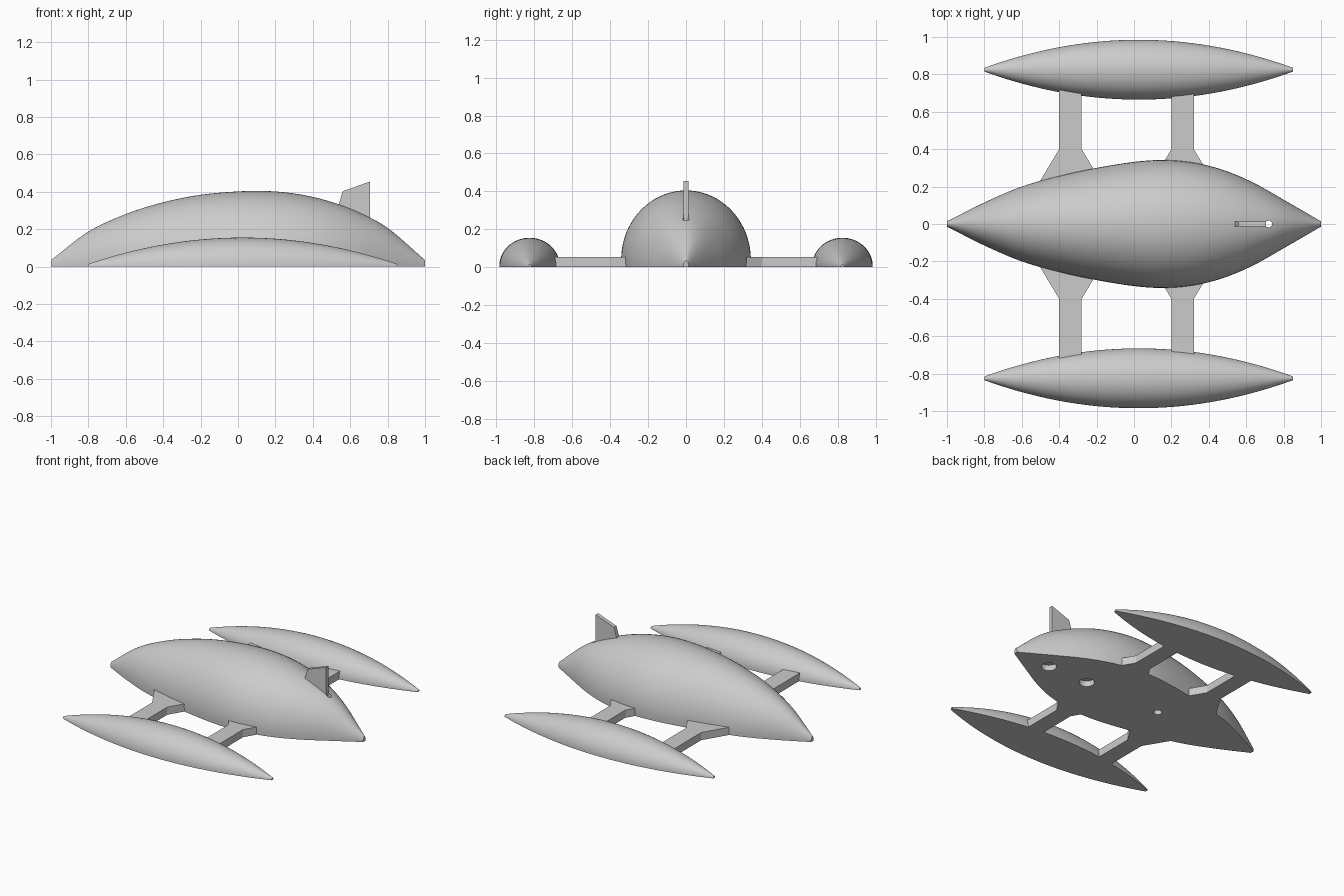
import bpy, bmesh, math

cube = bpy.data.objects.get("Cube")
if cube:
    bpy.data.objects.remove(cube, do_unlink=True)

GREY = (0.6, 0.6, 0.6, 1)
grey = bpy.data.materials.new("plain grey")
grey.use_nodes = True
grey.diffuse_color = GREY
grey.node_tree.nodes["Principled BSDF"].inputs["Base Color"].default_value = GREY


def finish(name, bm):
    bmesh.ops.recalc_face_normals(bm, faces=bm.faces)
    mesh = bpy.data.meshes.new(name)
    bm.to_mesh(mesh)
    bm.free()
    mesh.materials.append(grey)
    ob = bpy.data.objects.new(name, mesh)
    bpy.context.collection.objects.link(ob)
    return ob


def activate(ob):
    bpy.ops.object.select_all(action="DESELECT")
    ob.select_set(True)
    bpy.context.view_layer.objects.active = ob


def smooth(ob):
    activate(ob)
    bpy.ops.object.shade_smooth_by_angle(angle=math.radians(35))


def loft(name, stations, y=0, sides=40, lift=0.1):
    """Flat-bottomed body from (x, half width, height) stations."""
    bm = bmesh.new()
    rings = []
    for x, w, h in stations:
        c = lift * h
        dip = math.asin(c / (h - c))
        ring = []
        for i in range(sides + 1):
            a = -dip + (math.pi + 2 * dip) * i / sides
            z = max(0, c + (h - c) * math.sin(a))
            ring.append(bm.verts.new((x, y + w * math.cos(a), z)))
        rings.append(ring)
    for a, b in zip(rings, rings[1:]):
        for i in range(sides + 1):
            j = (i + 1) % (sides + 1)
            bm.faces.new((a[i], a[j], b[j], b[i]))
    bm.faces.new(rings[0])
    bm.faces.new(rings[-1])
    return finish(name, bm)


def spline(points, steps=7):
    """Smooth stations through the points."""
    out = []
    for k in range(len(points) - 1):
        p1, p2 = points[k], points[k + 1]
        p0 = points[k - 1] if k else [2 * a - b for a, b in zip(p1, p2)]
        p3 = points[k + 2] if k + 2 < len(points) else [2 * b - a for a, b in zip(p1, p2)]
        for s in range(steps):
            t = s / steps
            out.append([0.5 * (2 * b + (c - a) * t + (2 * a - 5 * b + 4 * c - d) * t * t
                               + (3 * b - a - 3 * c + d) * t ** 3)
                        for a, b, c, d in zip(p0, p1, p2, p3)])
    return out + [points[-1]]


def prism(name, outline, place, depth):
    """Extrude an outline by a vector."""
    bm = bmesh.new()
    face = bm.faces.new([bm.verts.new(place(*p)) for p in outline])
    new = bmesh.ops.extrude_face_region(bm, geom=[face])["geom"]
    bmesh.ops.translate(bm, vec=depth, verts=[v for v in new if isinstance(v, bmesh.types.BMVert)])
    return finish(name, bm)


# Main hull
hull = loft("hull", spline([
    (-1, 0.014, 0.035), (-0.8, 0.115, 0.187), (-0.6, 0.2, 0.281), (-0.4, 0.257, 0.344),
    (-0.2, 0.3, 0.384), (0, 0.332, 0.402), (0.16, 0.342, 0.404), (0.32, 0.328, 0.388),
    (0.48, 0.288, 0.352), (0.64, 0.22, 0.293), (0.8, 0.13, 0.207), (1, 0.014, 0.035)]))

# Underside sockets and the narrow through hole behind the fin
for x, radius, top in ((0.72, 0.05, 0.04), (0.4, 0.05, 0.04), (-0.2, 0.027, 0.04), (0.72, 0.018, 0.6)):
    bpy.ops.mesh.primitive_cylinder_add(vertices=32, radius=radius, depth=top + 0.1,
                                        location=(x, 0, (top - 0.1) / 2))
    cutter = bpy.context.object
    cutter.name = "hole_cutter"
    cutter.hide_render = True
    cutter.data.materials.append(grey)
    cut = hull.modifiers.new("hole", "BOOLEAN")
    cut.operation = "DIFFERENCE"
    cut.solver = "EXACT"
    cut.object = cutter
    activate(hull)
    bpy.ops.object.modifier_apply(modifier=cut.name)
    bpy.data.objects.remove(cutter, do_unlink=True)
smooth(hull)

# Side floats and their flared struts
float_stations = []
for i in range(41):
    t = -1 + i / 20
    r = 0.01 + 0.15 * (1 - t * t)
    float_stations.append((0.025 + 0.825 * t, r, r * 0.94 + 0.005))

for side, label in ((1, "back"), (-1, "front")):
    smooth(loft(label + "_float", float_stations, y=side * 0.825, sides=32, lift=0.03))
    for x, end in ((-0.34, "nose"), (0.26, "tail")):
        outline = [(-0.06, 0.76), (-0.06, 0.4), (-0.18, 0.2), (0.18, 0.2), (0.06, 0.4), (0.06, 0.76)]
        prism(f"{label}_{end}_strut", outline,
              lambda u, v, x=x, side=side: (x + u, side * v, 0), (0, 0, 0.055))

# Upright tail fin
prism("tail_fin", [(0.52, 0.27), (0.56, 0.403), (0.705, 0.455), (0.705, 0.23)],
      lambda u, v: (u, -0.014, v), (0, 0.028, 0))
